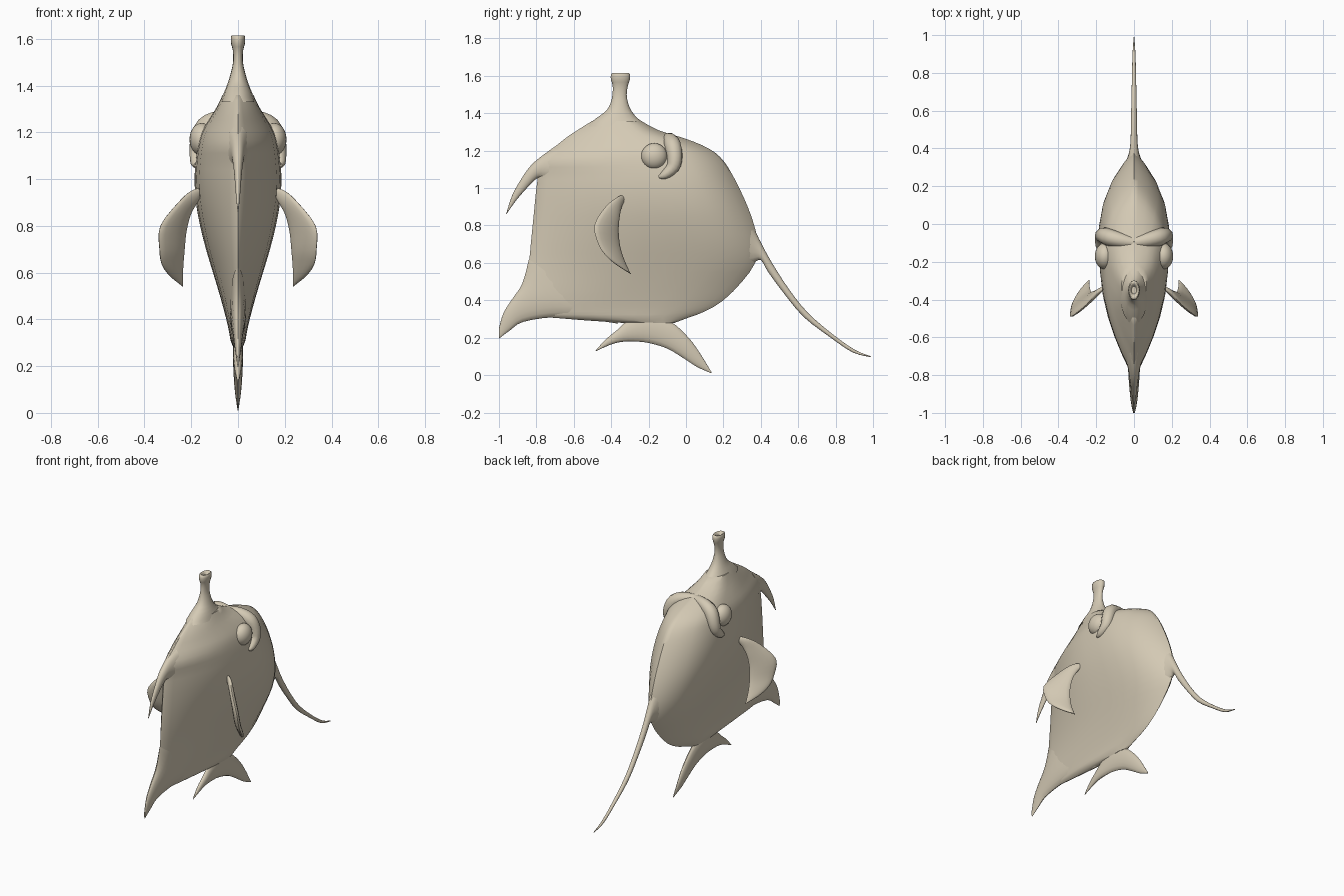
import bpy, bmesh, math
from mathutils import Vector

if "Cube" in bpy.data.objects:
    bpy.data.objects.remove(bpy.data.objects["Cube"])

skin = bpy.data.materials.new("pale sand skin")
skin.diffuse_color = (0.66, 0.59, 0.46, 1)
skin.use_nodes = True
skin.node_tree.nodes["Principled BSDF"].inputs["Base Color"].default_value = skin.diffuse_color


def finish(ob, angle=50):
    ob.data.materials.append(skin)
    bpy.ops.object.select_all(action='DESELECT')
    ob.select_set(True)
    bpy.context.view_layer.objects.active = ob
    bpy.ops.object.shade_smooth_by_angle(angle=math.radians(angle))


def spline(a, b, c, d, t):
    return 0.5 * (2 * b + (c - a) * t + (2 * a - 5 * b + 4 * c - d) * t * t
                  + (3 * b - a - 3 * c + d) * t ** 3)


def smooth_rows(rows, steps):
    out = []
    for i in range(len(rows) - 1):
        q = [rows[max(0, min(len(rows) - 1, i + k))] for k in (-1, 0, 1, 2)]
        for s in range(steps):
            out.append([spline(*v, s / steps) for v in zip(*q)])
    return out + [list(rows[-1])]


def ellipse(t):
    return 2 * math.sqrt(max(0, t * (1 - t)))


def lens(t):
    # sharp leading edge, widest past the middle, rounded rear
    pts = [(0, .04), (.09, .32), (.18, .54), (.275, .73), (.37, .87), (.46, .95),
           (.55, .98), (.64, 1), (.73, 1), (.83, .87), (.92, .6), (1, .04)]
    for (a, u), (b, v) in zip(pts, pts[1:]):
        if t <= b:
            return u + (v - u) * (t - a) / (b - a)
    return pts[-1][1]


def loft(name, rows, profile=ellipse, normal=(1, 0, 0), half=8, steps=3, angle=50):
    """Each row is edge point a, edge point b and half thickness."""
    bm, rings, n = bmesh.new(), [], Vector(normal).normalized()
    for r in smooth_rows(rows, steps):
        a, b, w = Vector(r[:3]), Vector(r[3:6]), max(r[6], .001)
        ring = []
        for k in range(2 * half):
            th = math.pi * k / half
            t = (1 - math.cos(th)) / 2
            side = 0 if k in (0, half) else (1 if k < half else -1)
            ring.append(bm.verts.new(a.lerp(b, t) + n * side * w * profile(t)))
        rings.append(ring)
    for p, q in zip(rings, rings[1:]):
        for k in range(2 * half):
            j = (k + 1) % (2 * half)
            bm.faces.new((p[k], p[j], q[j], q[k]))
    bm.faces.new(rings[0])
    bm.faces.new(rings[-1])
    bmesh.ops.recalc_face_normals(bm, faces=bm.faces)
    me = bpy.data.meshes.new(name)
    bm.to_mesh(me)
    bm.free()
    ob = bpy.data.objects.new(name, me)
    bpy.context.collection.objects.link(ob)
    finish(ob, angle)
    return ob


def flat(rows):
    # rows in the middle plane: ya, za, yb, zb, half thickness
    return [(0, a, b, 0, c, d, w) for a, b, c, d, w in rows]


# body: height, front y, back y, half width
body = [(.28, -.35, -.06, .02), (.31, -.75, .02, .032), (.34, -.86, .1, .037),
        (.4, -.91, .2, .05), (.5, -.865, .3, .077), (.6, -.84, .37, .107),
        (.7, -.83, .385, .137), (.8, -.82, .365, .162), (.9, -.81, .33, .18),
        (1, -.8, .285, .186), (1.08, -.79, .243, .181), (1.14, -.795, .205, .172),
        (1.19, -.745, .155, .16), (1.23, -.69, .085, .14), (1.27, -.64, -.02, .115),
        (1.31, -.58, -.15, .09), (1.36, -.5, -.24, .066)]
loft("body", flat([(f, z, b, z, w) for z, f, b, w in body]), lens, half=14, steps=2)

# horn with a dished tip
horn = [(1.33, -.53, -.2, .075), (1.37, -.485, -.255, .06), (1.41, -.43, -.29, .044),
        (1.45, -.405, -.308, .032), (1.5, -.393, -.317, .021), (1.55, -.392, -.31, .022),
        (1.58, -.402, -.3, .03), (1.61, -.4, -.3, .03), (1.613, -.385, -.315, .022),
        (1.595, -.37, -.33, .014)]
loft("horn", flat([(f, z, b, z, w) for z, f, b, w in horn]), steps=2)

# hooked crest at the top of the front edge
loft("crest_hook", flat([(-.68, 1.23, -.72, 1.02, .05), (-.76, 1.18, -.77, 1.05, .032),
                         (-.83, 1.12, -.8, 1.05, .024), (-.88, 1.05, -.86, .99, .016),
                         (-.93, .96, -.915, .925, .01), (-.962, .86, -.958, .862, .002)]))

# keel fin at the lower front corner
loft("keel_fin", flat([(-.84, .62, -.36, .275, .035), (-.862, .53, -.52, .297, .034),
                       (-.885, .47, -.7, .31, .03), (-.92, .42, -.87, .285, .022),
                       (-.975, .335, -.94, .24, .014), (-1, .25, -1, .195, .004)]))

# two pointed belly fin
loft("belly_fin", flat([(-.483, .132, -.482, .128, .002), (-.43, .19, -.41, .16, .012),
                        (-.37, .24, -.35, .177, .018), (-.3, .3, -.28, .18, .021),
                        (-.19, .33, -.2, .172, .022), (-.08, .285, -.1, .142, .021),
                        (0, .215, -.01, .088, .018), (.06, .14, .06, .043, .012),
                        (.138, .014, .136, .01, .002)]))

# whip tail
loft("tail", flat([(.3, .9, .28, .56, .06), (.36, .79, .36, .6, .032),
                   (.405, .7, .4, .615, .022), (.46, .6, .44, .55, .018),
                   (.55, .46, .525, .435, .016), (.65, .335, .63, .31, .014),
                   (.78, .222, .77, .203, .011), (.9, .137, .89, .122, .008),
                   (.99, .1, .988, .096, .002)]))

# crescent side fins, eyes and brows on both sides
fin = [(.15, -.335, .965, .15, -.325, .94, .008), (.2, -.37, .95, .175, -.345, .9, .014),
       (.255, -.43, .9, .205, -.355, .845, .016), (.332, -.49, .8, .222, -.36, .77, .018),
       (.335, -.468, .7, .23, -.352, .69, .018), (.325, -.425, .635, .235, -.335, .63, .016),
       (.29, -.365, .585, .237, -.315, .58, .012), (.238, -.298, .543, .236, -.296, .541, .003)]
brow = [(0, -.1, 1.265, .03), (.075, -.085, 1.255, .04), (.135, -.07, 1.225, .045),
        (.162, -.06, 1.165, .042), (.172, -.07, 1.11, .036), (.18, -.115, 1.07, .024),
        (.18, -.145, 1.06, .008)]
for s, label in ((1, "right"), (-1, "left")):
    loft("side_fin_" + label,
         [(s * r[0], r[1], r[2], s * r[3], r[4], r[5], r[6]) for r in fin],
         normal=(s * .78, .62, 0))

    bpy.ops.mesh.primitive_uv_sphere_add(segments=24, ring_count=14, radius=.07,
                                         location=(s * .155, -.17, 1.17))
    eye = bpy.context.object
    eye.name = "eye_" + label
    eye.scale = (.75, 1, 1)
    finish(eye)

    cu = bpy.data.curves.new("brow_path", 'CURVE')
    cu.dimensions, cu.bevel_depth, cu.bevel_resolution = '3D', 1, 3
    cu.use_fill_caps = True
    pts = smooth_rows(brow, 3)
    sp = cu.splines.new('POLY')
    sp.points.add(len(pts) - 1)
    for p, (x, y, z, r) in zip(sp.points, pts):
        p.co, p.radius = (s * x, y, z, 1), r
    ob = bpy.data.objects.new("brow_" + label, cu)
    bpy.context.collection.objects.link(ob)
    bpy.ops.object.select_all(action='DESELECT')
    ob.select_set(True)
    bpy.context.view_layer.objects.active = ob
    bpy.ops.object.convert(target='MESH')
    finish(bpy.context.object)
